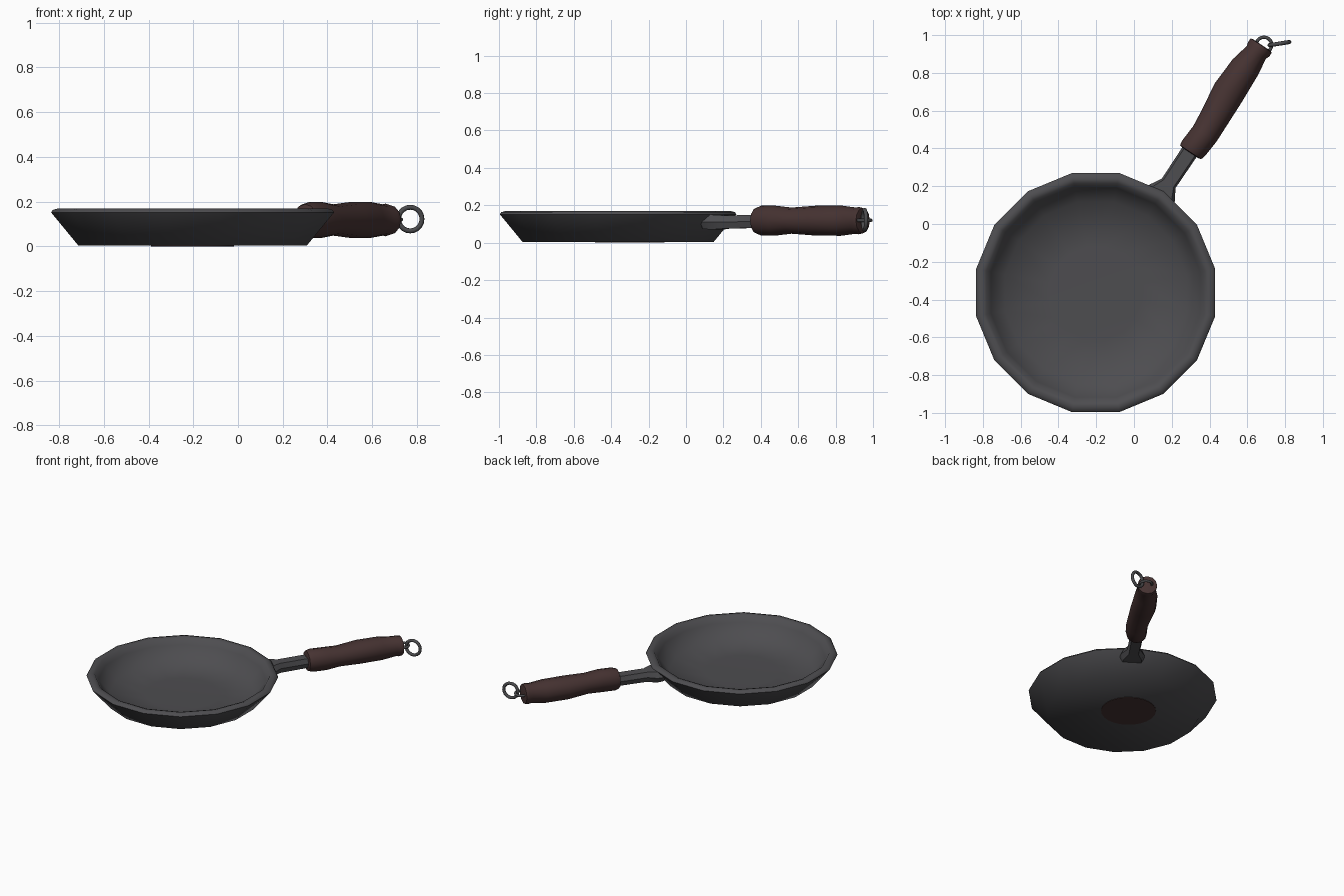
import bpy, bmesh, math
from mathutils import Matrix, Vector

if "Cube" in bpy.data.objects:
    bpy.data.objects.remove(bpy.data.objects["Cube"])

CENTRE = Vector((-0.203, -0.363, 0))      # middle of the pan
ANGLE = math.radians(56.25)               # handle direction
HANDLE = Matrix.Translation(CENTRE) @ Matrix.Rotation(ANGLE, 4, 'Z')


def material(name, rgb):
    m = bpy.data.materials.new(name)
    m.diffuse_color = (*rgb, 1)
    m.use_nodes = True
    m.node_tree.nodes["Principled BSDF"].inputs["Base Color"].default_value = m.diffuse_color
    return m


IRON = material("dark_iron", (0.075, 0.074, 0.080))
WOOD = material("dark_wood", (0.062, 0.033, 0.032))
STEEL = material("grey_ring", (0.072, 0.072, 0.076))


def smooth(obj, degrees):
    bpy.ops.object.select_all(action='DESELECT')
    obj.select_set(True)
    bpy.context.view_layer.objects.active = obj
    bpy.ops.object.shade_smooth_by_angle(angle=math.radians(degrees))


def loft(name, rings, mat, degrees, matrix):
    """Skin a list of equal-length point rings and cap both ends."""
    bm = bmesh.new()
    loops = [[bm.verts.new(p) for p in ring] for ring in rings]
    n = len(loops[0])
    for a, b in zip(loops, loops[1:]):
        for i in range(n):
            j = (i + 1) % n
            bm.faces.new((a[i], a[j], b[j], b[i]))
    bm.faces.new(loops[0])
    bm.faces.new(loops[-1])
    bmesh.ops.recalc_face_normals(bm, faces=bm.faces[:])
    mesh = bpy.data.meshes.new(name)
    bm.to_mesh(mesh)
    bm.free()
    mesh.materials.append(mat)
    obj = bpy.data.objects.new(name, mesh)
    obj.matrix_world = matrix
    bpy.context.collection.objects.link(obj)
    smooth(obj, degrees)
    return obj


def circle(r, z, n=16):
    return [(r * math.cos(math.tau * (i + .5) / n),
             r * math.sin(math.tau * (i + .5) / n), z) for i in range(n)]


# Pan body: outside bottom, outer wall, rim, inner wall, floor
pan_profile = [(0.52, 0.003), (0.645, 0.152), (0.637, 0.163), (0.612, 0.170),
               (0.590, 0.163), (0.565, 0.125), (0.49, 0.030), (0.25, 0.022)]
loft("pan_body", [circle(r, z) for r, z in pan_profile], IRON, 65,
     Matrix.Translation(CENTRE))

# Brown round mark under the pan
loft("bottom_mark", [circle(0.187, 0.0, 24), circle(0.187, 0.004, 24)], WOOD, 30,
     Matrix.Translation((-0.203, -0.30, 0)))


# Neck: flared six-sided bar (distance, half width, bottom, top)
def hexagon(s, w, lo, hi):
    mid = (lo + hi) / 2
    return [(s, w, mid), (s, w * .75, hi), (s, -w * .75, hi),
            (s, -w, mid), (s, -w * .75, lo), (s, -w * .75 + w * 1.5, lo)]


neck = [(0.585, 0.085, 0.075, 0.148), (0.635, 0.080, 0.070, 0.150),
        (0.695, 0.044, 0.075, 0.146), (0.93, 0.046, 0.080, 0.148)]
loft("handle_neck", [hexagon(*s) for s in neck], IRON, 30, HANDLE)

# Grip: contoured wood (distance, sideways shift, half width, half height)
grip = [(0.893, -.004, .050, .055), (0.897, -.005, .067, .070),
        (0.925, -.007, .073, .080), (1.02, -.014, .074, .080),
        (1.12, -.008, .078, .070), (1.27, .004, .087, .080),
        (1.43, .004, .079, .081), (1.53, -.001, .061, .070),
        (1.55, -.002, .068, .073), (1.575, -.002, .067, .068),
        (1.578, -.002, .052, .052)]


def oval(s, c, w, h, n=12):
    return [(s, c + w * math.cos(math.tau * i / n),
             0.118 + h * math.sin(math.tau * i / n)) for i in range(n)]


loft("wood_grip", [oval(*s) for s in grip], WOOD, 50, HANDLE)


# Eyelet and hanging ring
def ring(name, loc, rot, major, minor):
    bpy.ops.mesh.primitive_torus_add(location=loc, rotation=rot, major_radius=major,
                                     minor_radius=minor, major_segments=20,
                                     minor_segments=8)
    obj = bpy.context.object
    obj.name = name
    obj.data.materials.append(STEEL)
    smooth(obj, 60)


ring("eyelet", (0.688, 0.948, 0.12), (0, 0, 0), 0.041, 0.009)
ring("hanging_ring", (0.770, 0.955, 0.122), (math.pi / 2, 0, math.radians(9)), 0.053, 0.011)
